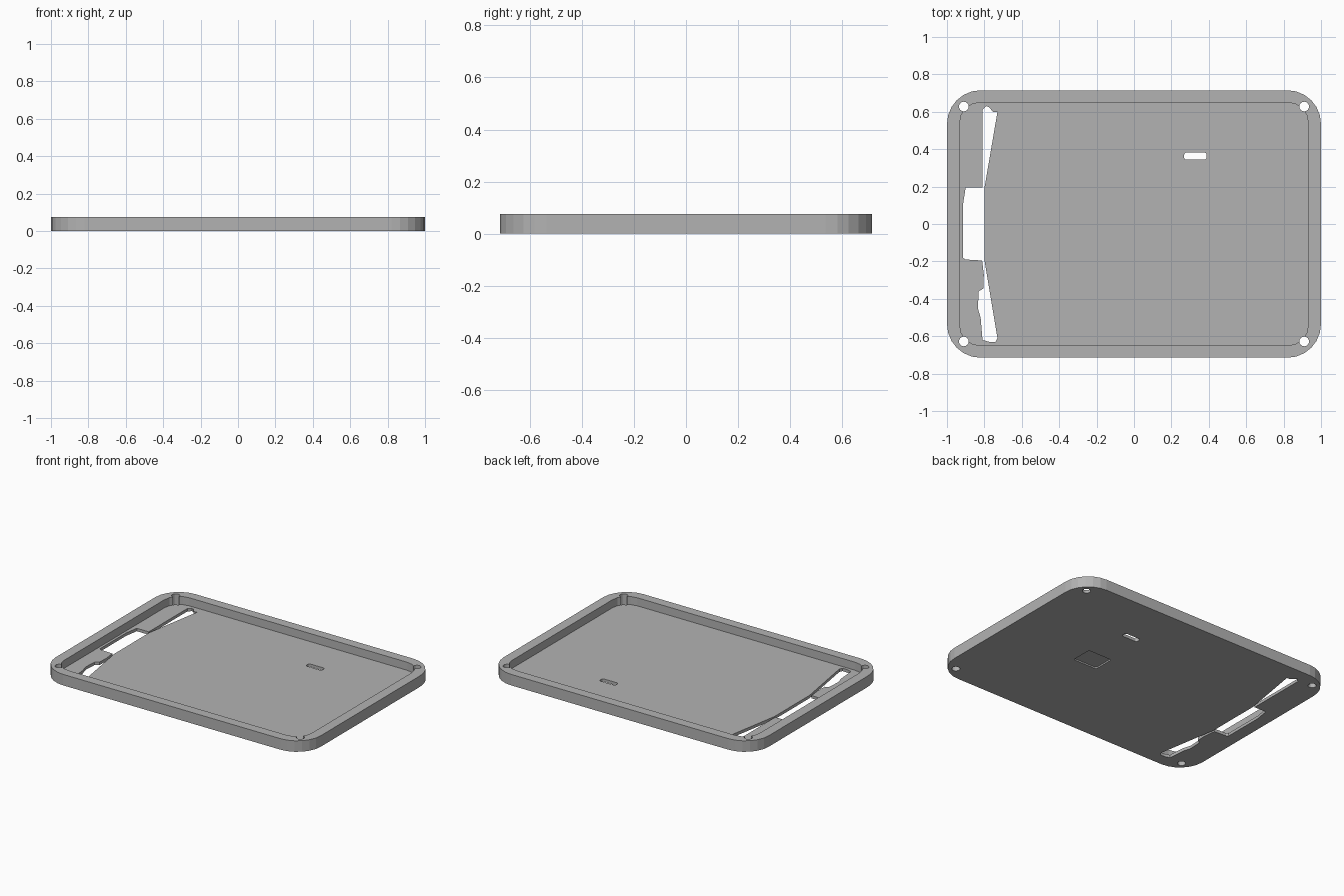
import bpy, bmesh, math

if "Cube" in bpy.data.objects:
    bpy.data.objects.remove(bpy.data.objects["Cube"], do_unlink=True)

HEIGHT, FLOOR = 0.075, 0.02

grey = bpy.data.materials.new("plain grey")
grey.use_nodes = True
colour = (0.45, 0.45, 0.45, 1)
grey.diffuse_color = colour
grey.node_tree.nodes["Principled BSDF"].inputs["Base Color"].default_value = colour


def prism(name, outline, z0, z1):
    """Extrude a flat outline between two heights."""
    bm = bmesh.new()
    face = bm.faces.new([bm.verts.new((x, y, z0)) for x, y in outline])
    extruded = bmesh.ops.extrude_face_region(bm, geom=[face])["geom"]
    bmesh.ops.translate(bm, vec=(0, 0, z1 - z0),
                        verts=[g for g in extruded if isinstance(g, bmesh.types.BMVert)])
    bmesh.ops.recalc_face_normals(bm, faces=bm.faces)
    mesh = bpy.data.meshes.new(name)
    bm.to_mesh(mesh)
    bm.free()
    mesh.materials.append(grey)
    obj = bpy.data.objects.new(name, mesh)
    bpy.context.collection.objects.link(obj)
    return obj


def rounded(cx, cy, hx, hy, r, steps):
    """Rounded rectangle outline."""
    pts = []
    for q, (sx, sy) in enumerate([(1, 1), (-1, 1), (-1, -1), (1, -1)]):
        for i in range(steps + 1):
            a = math.pi / 2 * (q + i / steps)
            pts.append((cx + sx * (hx - r) + r * math.cos(a),
                        cy + sy * (hy - r) + r * math.sin(a)))
    return pts


def cut(target, cutter):
    """Subtract the cutter from the target and discard it."""
    mod = target.modifiers.new("cut", "BOOLEAN")
    mod.operation, mod.solver, mod.object = "DIFFERENCE", "EXACT", cutter
    bpy.context.view_layer.objects.active = target
    bpy.ops.object.modifier_apply(modifier=mod.name)
    bpy.data.objects.remove(cutter, do_unlink=True)


# Tray body with its hollow
tray = prism("tray", rounded(0, 0, 1, 0.715, 0.18, 6), 0, HEIGHT)
cut(tray, prism("hollow", rounded(0, 0, 0.932, 0.65, 0.11, 4), FLOOR, HEIGHT + 0.1))

# Screw holes in the four corners
for sx in (-1, 1):
    for sy in (-1, 1):
        hole = [(sx * 0.91 + 0.026 * math.cos(i * math.pi / 8),
                 sy * 0.628 + 0.026 * math.sin(i * math.pi / 8)) for i in range(16)]
        cut(tray, prism("screw_hole", hole, -0.1, HEIGHT + 0.1))

# Long irregular opening along the right edge
opening = [(-0.81, 0.61), (-0.79, 0.63), (-0.775, 0.625), (-0.755, 0.6), (-0.73, 0.6),
           (-0.8, 0.19), (-0.8, -0.19), (-0.73, -0.61), (-0.74, -0.63), (-0.775, -0.63),
           (-0.81, -0.62), (-0.82, -0.5), (-0.835, -0.45), (-0.83, -0.36), (-0.805, -0.345),
           (-0.803, -0.27), (-0.812, -0.195), (-0.9, -0.19), (-0.915, -0.18), (-0.915, 0.1),
           (-0.9, 0.195), (-0.81, 0.195)]
cut(tray, prism("opening", opening, -0.1, FLOOR + 0.03))

# Small slot through the floor, and shallow square recess underneath
cut(tray, prism("slot", rounded(0.328, 0.363, 0.06, 0.019, 0.012, 3), -0.1, FLOOR + 0.03))
cut(tray, prism("recess", rounded(0.335, 0, 0.09, 0.073, 0.012, 3), -0.1, 0.01))
